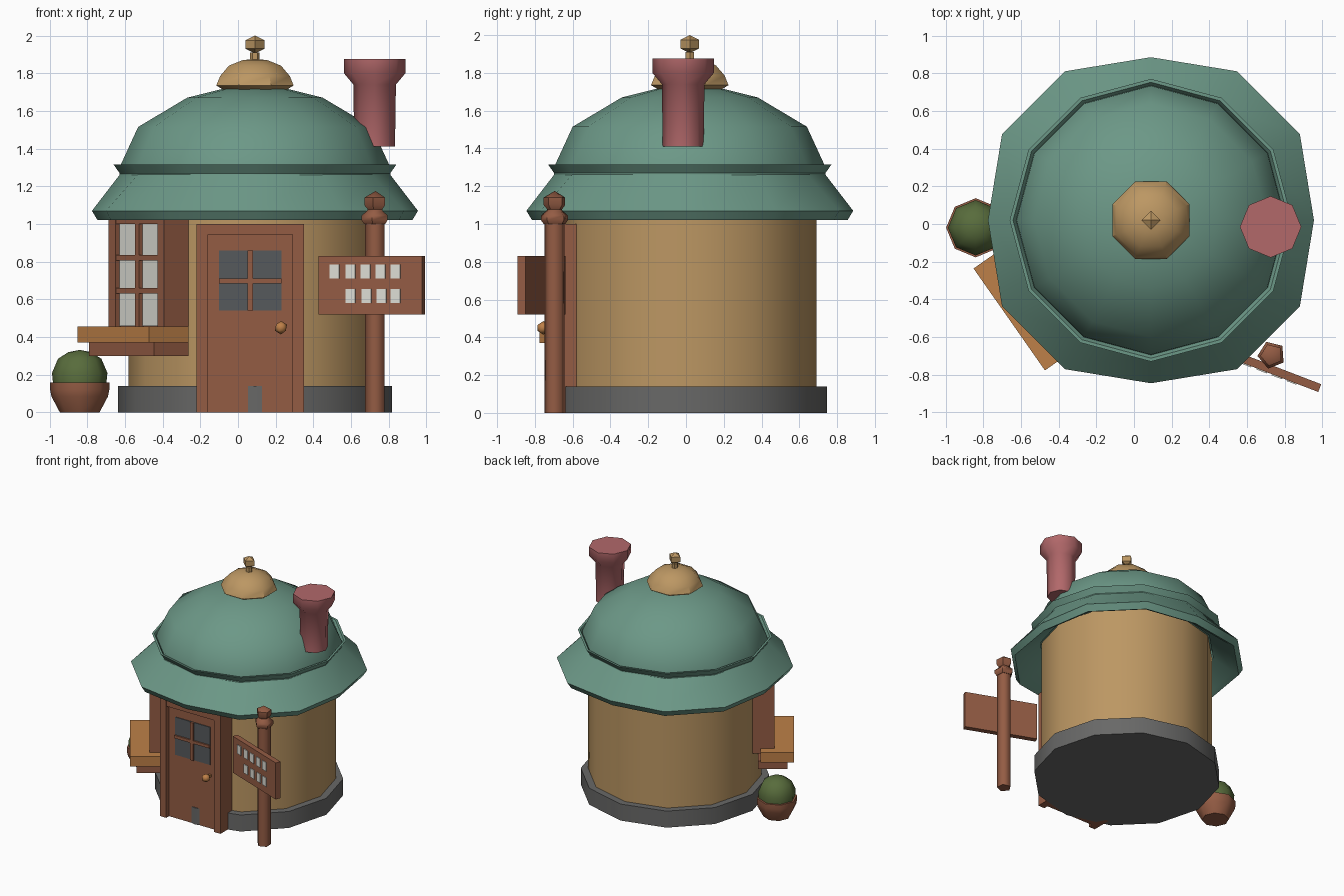
import bpy, bmesh, math
from mathutils import Vector, Matrix

if "Cube" in bpy.data.objects:
    bpy.data.objects.remove(bpy.data.objects["Cube"])


def material(name, rgb):
    m = bpy.data.materials.new(name)
    lin = [((c / 255 + 0.055) / 1.055) ** 2.4 for c in rgb]
    m.diffuse_color = (*lin, 1)
    m.use_nodes = True
    m.node_tree.nodes["Principled BSDF"].inputs["Base Color"].default_value = m.diffuse_color
    return m


TEAL = material("teal roof", (108, 152, 135))
TAN = material("tan plaster", (188, 151, 99))
GREY = material("grey stone", (104, 104, 103))
BROWN = material("brown wood", (148, 92, 68))
ORANGE = material("orange wood", (190, 128, 72))
PINK = material("pink brick", (178, 104, 106))
GREEN = material("green leaves", (88, 108, 60))
WHITE = material("white panes", (222, 222, 214))
GLASS = material("dark glass", (86, 90, 92))

CX, CY = 0.09, 0.02  # centre of the house


def finish(bm, name, mat, angle):
    bmesh.ops.recalc_face_normals(bm, faces=bm.faces)
    me = bpy.data.meshes.new(name)
    bm.to_mesh(me)
    bm.free()
    me.materials.append(mat)
    ob = bpy.data.objects.new(name, me)
    bpy.context.collection.objects.link(ob)
    bpy.ops.object.select_all(action='DESELECT')
    ob.select_set(True)
    bpy.context.view_layer.objects.active = ob
    if angle:
        bpy.ops.object.shade_smooth_by_angle(angle=math.radians(angle))
    return ob


def lathe(name, mat, profile, x, y, n, phase=0, angle=50, closed=False):
    """Turn (radius, z[, off-axis stretch]) points round a vertical axis."""
    bm = bmesh.new()
    rings = []
    for p in profile:
        r, z = p[:2]
        stretch = p[2] if len(p) > 2 else 1
        if r == 0:
            rings.append([bm.verts.new((x, y, z))] * n)
            continue
        ring = []
        for i in range(n):
            k = r * (stretch if i % 3 else 1)
            a = math.radians(phase) + math.tau * i / n
            ring.append(bm.verts.new((x + k * math.cos(a), y + k * math.sin(a), z)))
        rings.append(ring)
    pairs = list(zip(rings, rings[1:]))
    if closed:
        pairs.append((rings[-1], rings[0]))
    for lo, hi in pairs:
        for i in range(n):
            j = (i + 1) % n
            corners = list(dict.fromkeys((lo[i], lo[j], hi[j], hi[i])))
            bm.faces.new(corners)
    if not closed:
        for ring, p in ((rings[0], profile[0]), (rings[-1], profile[-1])):
            if p[0] > 0:
                bm.faces.new(ring)
    return finish(bm, name, mat, angle)


def box(name, mat, lo, hi, origin=(0, 0, 0), turn=0):
    """Box between two corners, turned about z at the origin given."""
    lo, hi = Vector(lo), Vector(hi)
    mtx = (Matrix.Translation(origin) @ Matrix.Rotation(math.radians(turn), 4, 'Z')
           @ Matrix.Translation((lo + hi) / 2) @ Matrix.Diagonal((*(hi - lo), 1)))
    bm = bmesh.new()
    bmesh.ops.create_cube(bm, size=1, matrix=mtx)
    return finish(bm, name, mat, 0)


# House body
lathe("stone_base", GREY, [(0.727, 0), (0.727, 0.14)], CX, CY, 12)
lathe("round_wall", TAN, [(0.67, 0.1), (0.67, 1.15)], CX, CY, 12)

# Roof: flared skirt with a lip, dome tucked inside it
lathe("roof_skirt", TEAL,
      [(0.68, 1.15), (0.80, 1.04, 1.05), (0.835, 1.02, 1.055), (0.865, 1.07, 1.055),
       (0.715, 1.265), (0.75, 1.315), (0.732, 1.315), (0.69, 1.25)],
      CX, CY, 12, closed=True)
lathe("roof_dome", TEAL,
      [(0.72, 1.25), (0.712, 1.315), (0.62, 1.515), (0.36, 1.67), (0.18, 1.715), (0, 1.73)],
      CX, CY, 12)

# Roof cap and finial
lathe("roof_cap", TAN,
      [(0.16, 1.70), (0.222, 1.735), (0.20, 1.785), (0.15, 1.84), (0.07, 1.87), (0, 1.875)],
      CX, CY, 8, 22.5, 40)
lathe("finial_stem", TAN, [(0.025, 1.86), (0.025, 1.91)], CX, CY, 6)
lathe("finial_knob", TAN, [(0, 1.905), (0.05, 1.93), (0.05, 1.975), (0, 2.0)], CX, CY, 4, 0, 0)

# Chimney
lathe("chimney", PINK,
      [(0.108, 1.41), (0.113, 1.74), (0.163, 1.80), (0.163, 1.875)], 0.725, -0.015, 8)

# Door with frame, panes and knob
box("door", BROWN, (-0.17, -0.697, 0), (0.30, -0.59, 0.95))
for side, x in (("left", -0.22), ("right", 0.29)):
    box("door_jamb_" + side, BROWN, (x, -0.735, 0), (x + 0.06, -0.57, 1.0))
box("door_lintel", BROWN, (-0.22, -0.73, 0.945), (0.35, -0.57, 1.0))
box("door_glass", GLASS, (-0.10, -0.703, 0.54), (0.23, -0.696, 0.86))
box("door_bar_upright", BROWN, (0.05, -0.715, 0.54), (0.08, -0.696, 0.86))
box("door_bar_cross", BROWN, (-0.10, -0.715, 0.685), (0.23, -0.696, 0.71))
bm = bmesh.new()
bmesh.ops.create_icosphere(bm, subdivisions=1, radius=0.036,
                           matrix=Matrix.Translation((0.228, -0.755, 0.45)))
finish(bm, "door_knob", ORANGE, 50)
box("door_knob_stem", ORANGE, (0.218, -0.74, 0.44), (0.238, -0.69, 0.46))

# Bay window: local -y points outward from the house centre
BAY = dict(origin=(CX, CY, 0), turn=-55)
box("window_bay", BROWN, (-0.257, -0.735, 0.41), (0.257, -0.56, 1.12), **BAY)
box("window_panes", WHITE, (-0.20, -0.742, 0.46), (0.20, -0.734, 1.0), **BAY)
for side in (-1, 1):
    box("window_post", BROWN, (side * 0.225 - 0.032, -0.768, 0.41),
        (side * 0.225 + 0.032, -0.70, 1.12), **BAY)
box("window_head", BROWN, (-0.257, -0.765, 1.0), (0.257, -0.70, 1.10), **BAY)
box("window_bar_upright", BROWN, (-0.018, -0.765, 0.45), (0.018, -0.735, 1.02), **BAY)
for z in (0.645, 0.82):
    box("window_bar_cross", BROWN, (-0.22, -0.765, z - 0.015), (0.22, -0.735, z + 0.015), **BAY)
box("window_sill", ORANGE, (-0.33, -0.918, 0.37), (0.33, -0.66, 0.455), **BAY)
box("sill_support", BROWN, (-0.30, -0.865, 0.30), (0.30, -0.64, 0.37), **BAY)

# Sign post with collar and ball
POST = (0.73, -0.695, 5, 40)
lathe("sign_post", BROWN, [(0.056, 0), (0.056, 1.01)], *POST, angle=75)
lathe("post_collar", BROWN,
      [(0.06, 1.0), (0.075, 1.02), (0.075, 1.045), (0.045, 1.07), (0.035, 1.09)], *POST)
lathe("post_ball", BROWN, [(0.035, 1.07), (0.06, 1.10), (0.06, 1.14), (0, 1.175)], *POST)

# Sign board with two rows of blank plates
SIGN = dict(origin=(0.71, -0.765, 0), turn=-21)
box("sign_board", BROWN, (-0.295, -0.022, 0.52), (0.295, 0.022, 0.83), **SIGN)
for z, xs in ((0.71, (0.52, 0.605, 0.685, 0.765, 0.845)), (0.58, (0.605, 0.69, 0.77, 0.845))):
    for x in xs:
        u = (x - 0.71) / math.cos(math.radians(21))
        box("sign_plate", WHITE, (u - 0.027, -0.028, z), (u + 0.027, -0.021, z + 0.075), **SIGN)

# Potted bush
lathe("plant_pot", BROWN,
      [(0.105, 0), (0.15, 0.085), (0.157, 0.12), (0.157, 0.158)], -0.84, -0.02, 8)
lathe("bush", GREEN,
      [(0.14, 0.14), (0.147, 0.21), (0.115, 0.285), (0.06, 0.32), (0, 0.332)], -0.84, -0.02, 8)
